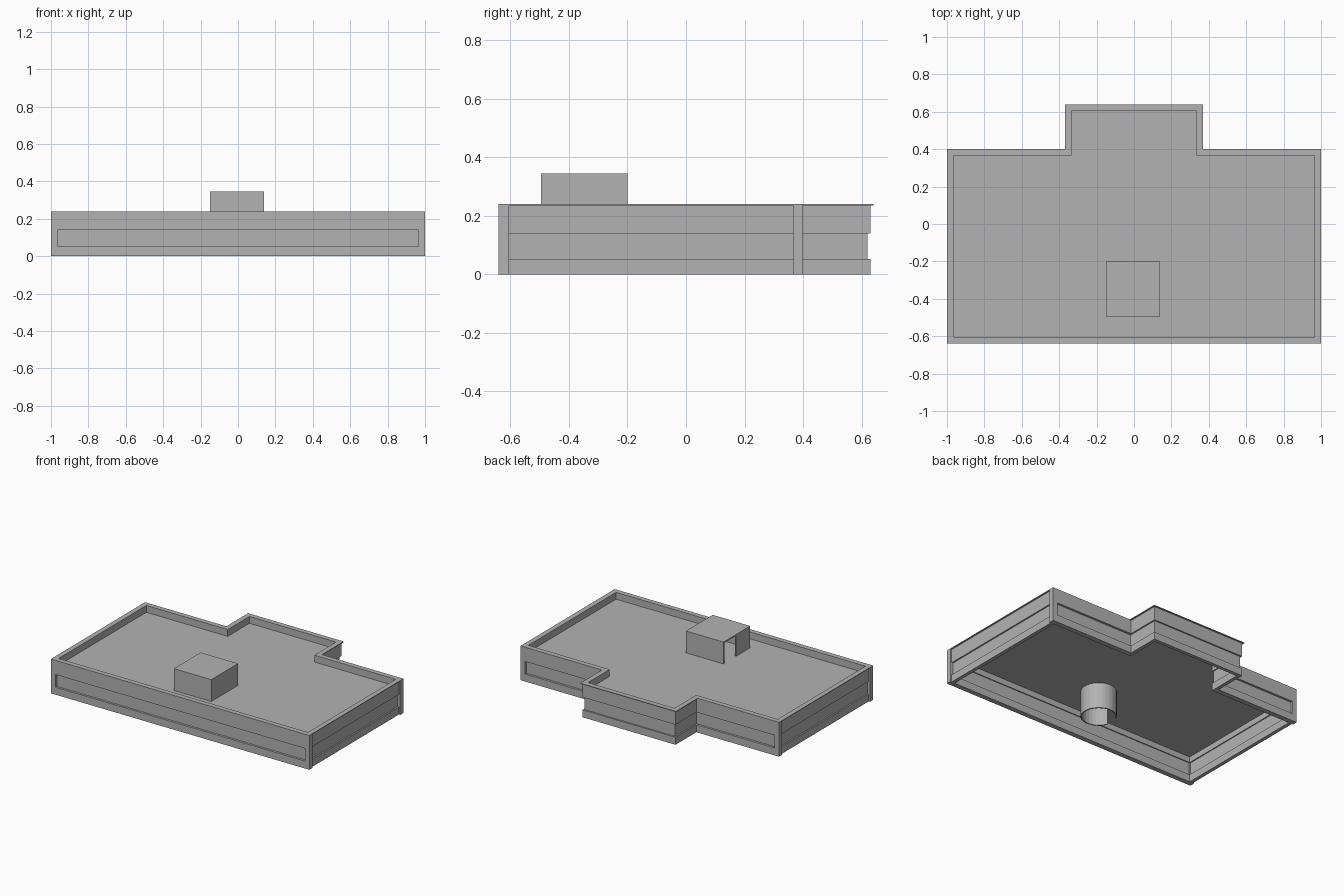
import bpy, bmesh, math

if "Cube" in bpy.data.objects:
    bpy.data.objects.remove(bpy.data.objects["Cube"])

GREY = (0.45, 0.45, 0.45, 1)
mat = bpy.data.materials.new("plain grey")
mat.use_nodes = True
mat.diffuse_color = GREY
mat.node_tree.nodes["Principled BSDF"].inputs["Base Color"].default_value = GREY


def finish(name, bm):
    bmesh.ops.recalc_face_normals(bm, faces=bm.faces)
    me = bpy.data.meshes.new(name)
    bm.to_mesh(me)
    bm.free()
    me.materials.append(mat)
    ob = bpy.data.objects.new(name, me)
    bpy.context.collection.objects.link(ob)
    return ob


def box(name, x0, x1, y0, y1, z0, z1):
    bm = bmesh.new()
    bmesh.ops.create_cube(bm, size=1)
    for v in bm.verts:
        v.co = (x0 + (v.co.x + .5) * (x1 - x0), y0 + (v.co.y + .5) * (y1 - y0),
                z0 + (v.co.z + .5) * (z1 - z0))
    return finish(name, bm)


def outline(ends, sides, wing):
    """Plan of the building, inset by wall: front/back, sides, rear wing."""
    right = [(1 - sides, -.64 + ends), (1 - sides, .4 - ends),
             (.37 - wing, .4 - ends), (.37 - wing, .64 - wing)]
    return right + [(-x, y) for x, y in reversed(right)]


def ring(name, outer, inner, z0, z1, closed=True):
    """Wall of constant height between two matching plan lines."""
    bm = bmesh.new()
    loops = [[bm.verts.new((x, y, z)) for x, y in line]
             for line, z in ((outer, z0), (outer, z1), (inner, z1), (inner, z0))]
    n = len(outer)
    for i in range(n if closed else n - 1):
        j = (i + 1) % n
        for k in range(4):
            a, b = loops[k], loops[(k + 1) % 4]
            bm.faces.new((a[i], a[j], b[j], b[i]))
    if not closed:
        for i in (0, n - 1):
            bm.faces.new([lp[i] for lp in loops])
    return finish(name, bm)


# Outer walls: two bands, a recessed window strip and a thin cap
W = 0.035
inside = outline(W, W, W)
band = outline(0, .01, .01)
ring("lower_wall", band, inside, 0, .052)
ring("window_strip", outline(.015, .02, .02), outline(.028, .028, .028), .052, .14)
ring("upper_wall", band, inside, .14, .235)
ring("parapet_cap", outline(0, 0, 0), inside, .235, .24)

# Corner pillars
for sx, side in ((-1, "right"), (1, "left")):
    for y, end in ((-.64, "front"), (.4 - W, "back")):
        box(f"pillar_{end}_{side}", *sorted((sx, sx * (1 - W))), y, y + W, 0, .2395)

# Roof deck, a slab filling the plan inside the parapet
bm = bmesh.new()
face = bm.faces.new([bm.verts.new((x, y, .18)) for x, y in inside])
top = bmesh.ops.extrude_face_region(bm, geom=[face], use_keep_orig=True)
bmesh.ops.translate(bm, vec=(0, 0, .012),
                    verts=[v for v in top["geom"] if isinstance(v, bmesh.types.BMVert)])
finish("roof_deck", bm)

# Rooftop stair hut with a doorway on its right side
T = 0.01
X0, X1, Y0, Y1, Z0, Z1 = -.15, .14, -.495, -.2, .19, .345
box("hut_front_wall", X0, X1, Y0, Y0 + T, Z0, Z1 - T)
box("hut_back_wall", X0, X1, Y1 - T, Y1, Z0, Z1 - T)
box("hut_left_wall", X1 - T, X1, Y0 + T, Y1 - T, Z0, Z1 - T)
box("hut_right_wall", X0, X0 + T, Y0 + T, -.34, Z0, Z1 - T)
box("hut_roof", X0, X1, Y0, Y1, Z1 - T, Z1)

# Round stair shaft below the hut, open towards the right
def arc(radius, start=200, end=510, steps=24):
    angles = [math.radians(start + (end - start) * i / steps) for i in range(steps + 1)]
    return [(radius * math.cos(a), -.345 + radius * math.sin(a)) for a in angles]


ring("stair_shaft", arc(.115), arc(.107), 0, .18, closed=False)
